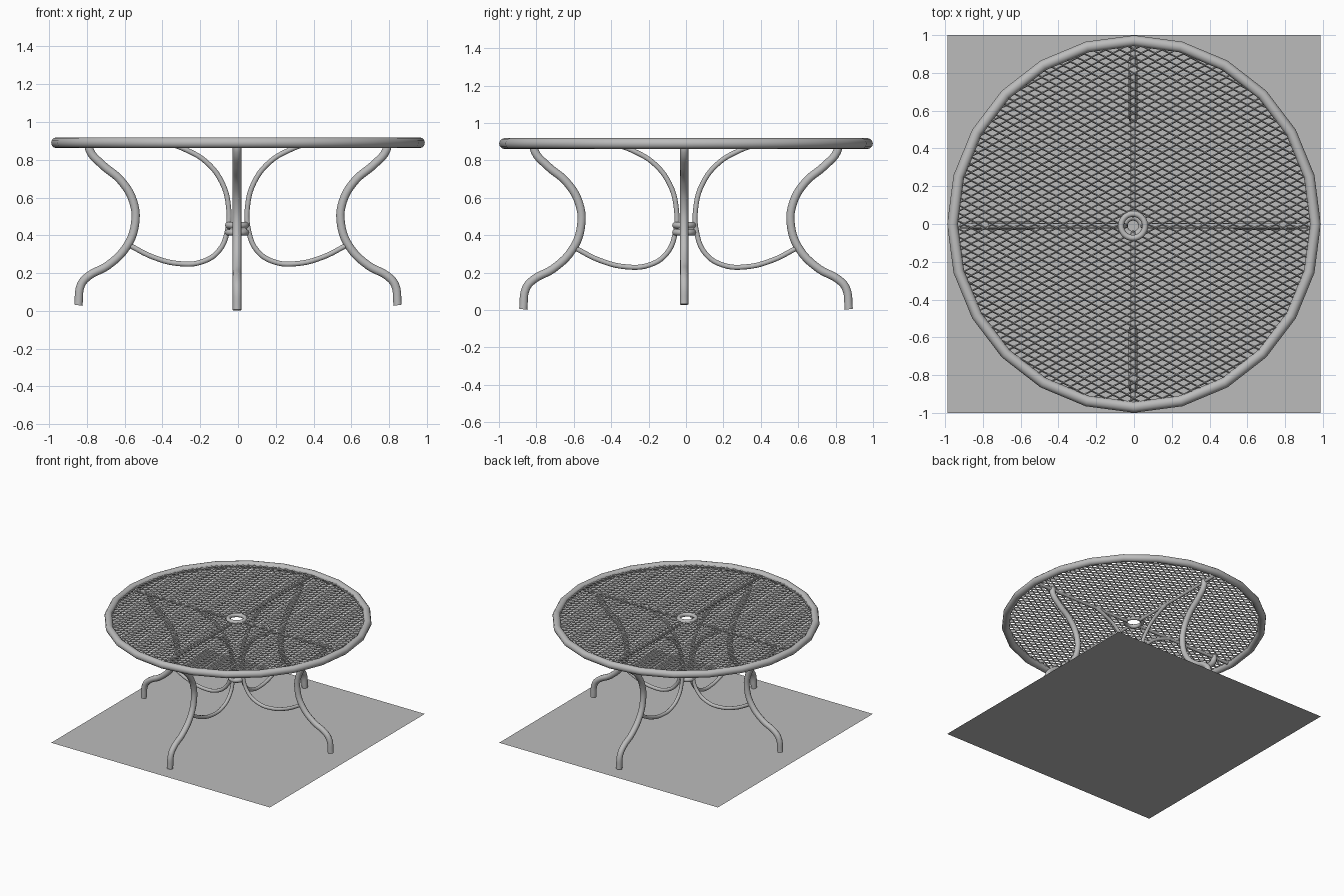
import bpy, bmesh, math
from mathutils import Matrix, Vector

cube = bpy.data.objects.get("Cube")
if cube:
    bpy.data.objects.remove(cube, do_unlink=True)

grey = bpy.data.materials.new("grey metal")
grey.use_nodes = True
colour = (0.5, 0.5, 0.5, 1)
grey.diffuse_color = colour
grey.node_tree.nodes["Principled BSDF"].inputs["Base Color"].default_value = colour

TOP = 0.89                      # height of the table top
CENTRE = Vector((-0.005, -0.01, 0))


def finish(obj, name, smooth=True):
    obj.name = name
    obj.data.name = name
    obj.data.materials.clear()
    obj.data.materials.append(grey)
    bpy.ops.object.select_all(action='DESELECT')
    obj.select_set(True)
    bpy.context.view_layer.objects.active = obj
    if smooth:
        bpy.ops.object.shade_smooth_by_angle(angle=math.radians(40))
    return obj


def tube(name, points, radius):
    """Round tube along a smooth path."""
    data = bpy.data.curves.new(name, 'CURVE')
    data.dimensions = '3D'
    data.bevel_depth = radius
    data.bevel_resolution = 3
    data.resolution_u = 5
    data.use_fill_caps = True
    spline = data.splines.new('BEZIER')
    spline.bezier_points.add(len(points) - 1)
    for bp, p in zip(spline.bezier_points, points):
        bp.co = p
        bp.handle_left_type = bp.handle_right_type = 'AUTO'
    obj = bpy.data.objects.new(name, data)
    bpy.context.collection.objects.link(obj)
    bpy.ops.object.select_all(action='DESELECT')
    obj.select_set(True)
    bpy.context.view_layer.objects.active = obj
    bpy.ops.object.convert(target='MESH')
    return finish(bpy.context.object, name)


def ring(name, location, major, minor, sides=32, round_sides=10):
    bpy.ops.mesh.primitive_torus_add(location=location, major_radius=major,
                                     minor_radius=minor, major_segments=sides,
                                     minor_segments=round_sides)
    return finish(bpy.context.object, name)


# Ground sheet
bpy.ops.mesh.primitive_plane_add(size=2)
sheet = finish(bpy.context.object, "ground_sheet", smooth=False)
sheet.data.transform(Matrix.Diagonal((0.988, 1, 1, 1)))

# Table rim
rim = ring("table_rim", (0, 0, TOP), 0.97, 0.029, sides=24, round_sides=12)
rim.scale.x = 0.99

# Wire lattice of wide diamonds, fitted between rim and centre ring
W, H, OUTER, HOLE = 0.075, 0.042, 0.955, 0.062
bm = bmesh.new()
grid = {}


def lattice_vert(i, j):
    if (i, j) not in grid:
        p = Vector((i * W / 2, j * H / 2, 0))
        d = p - CENTRE
        if d.length < HOLE:
            p = CENTRE + d.normalized() * HOLE
        if p.length > OUTER:
            p = p.normalized() * OUTER
        grid[i, j] = bm.verts.new(p)
    return grid[i, j]


for i in range(-28, 29):
    for j in range(-50, 51):
        mid = Vector((i * W / 2, j * H / 2, 0))
        if (i + j) % 2 and mid.length < 0.96 and (mid - CENTRE).length > 0.05:
            bm.faces.new([lattice_vert(i + a, j + b)
                          for a, b in ((1, 0), (0, 1), (-1, 0), (0, -1))])
bmesh.ops.remove_doubles(bm, verts=bm.verts, dist=0.002)
mesh = bpy.data.meshes.new("table_mesh")
bm.to_mesh(mesh)
bm.free()
lattice = bpy.data.objects.new("table_mesh", mesh)
bpy.context.collection.objects.link(lattice)
lattice.location.z = TOP + 0.008
finish(lattice, "table_mesh", smooth=False)
wire = lattice.modifiers.new("wire", 'WIREFRAME')
wire.thickness = 0.013
wire.use_even_offset = False

# Centre ring in the top, and two rings holding the braces
ring("centre_ring", CENTRE + Vector((0, 0, TOP + 0.008)), 0.064, 0.016)
for n, z in enumerate((0.453, 0.415)):
    ring(f"brace_ring_{n + 1}", CENTRE + Vector((0, 0, z)), 0.046, 0.018)

# Side profiles as (distance from centre, height)
leg_path = [(0.79, 0.9), (0.785, 0.85), (0.72, 0.775), (0.62, 0.69),
            (0.555, 0.58), (0.545, 0.46), (0.59, 0.34), (0.69, 0.24),
            (0.79, 0.185), (0.83, 0.14), (0.845, 0.03)]
brace_path = [(0.36, 0.885), (0.28, 0.855), (0.17, 0.79), (0.085, 0.68),
              (0.05, 0.55), (0.055, 0.43), (0.1, 0.32), (0.19, 0.26),
              (0.31, 0.25), (0.45, 0.285), (0.57, 0.345)]

# Four legs with curved braces; the front and back pair is a little longer
sides = {"left": (1, 0), "back": (0, 1), "right": (-1, 0), "front": (0, -1)}
for side, (dx, dy) in sides.items():
    stretch = 1.03 if dy else 1
    base = Vector((CENTRE.x if dy else 0, CENTRE.y if dx else 0, 0))

    def place(path):
        return [base + Vector((dx * r * stretch, dy * r * stretch,
                               TOP - (TOP - z) * stretch)) for r, z in path]

    tube(f"{side}_leg", place(leg_path), 0.023)
    tube(f"{side}_brace", place(brace_path), 0.014)
    # Straight bar under the top
    tube(f"{side}_top_bar", place([(0.064, TOP - 0.006), (0.92, TOP - 0.006)]), 0.013)
